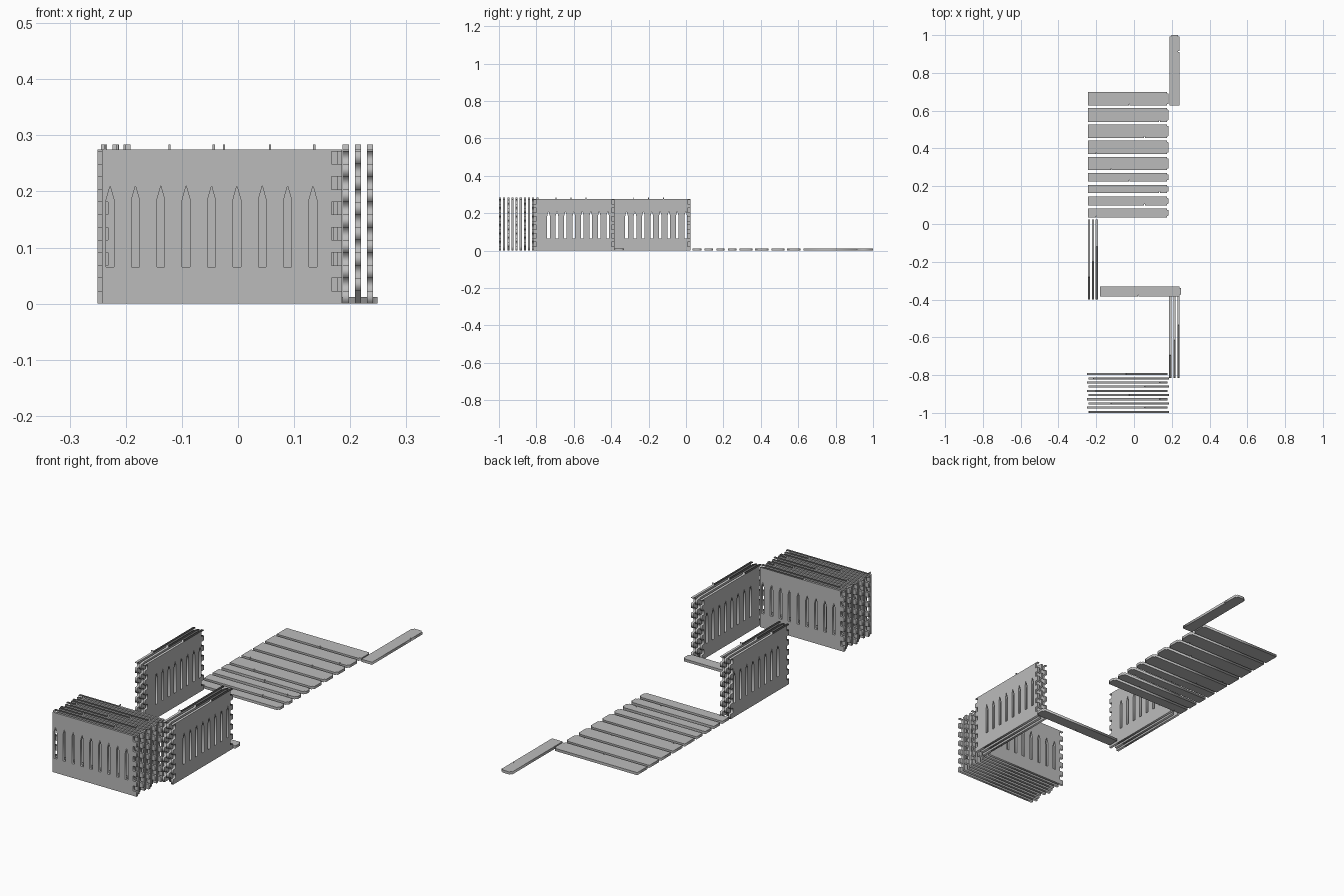
import bpy
from math import pi

cube = bpy.data.objects.get("Cube")
if cube:
    bpy.data.objects.remove(cube, do_unlink=True)

grey = bpy.data.materials.new("plain grey")
grey.use_nodes = True
colour = (0.5, 0.5, 0.5, 1)
grey.diffuse_color = colour
grey.node_tree.nodes["Principled BSDF"].inputs["Base Color"].default_value = colour

THICK = 0.011
HEIGHT = 0.275
PITCH = 0.0452


def sheet(name, loops, thick, location, rotation=(0, 0, 0)):
    """Cut a flat sheet from an outline and its holes."""
    curve = bpy.data.curves.new(name, "CURVE")
    curve.dimensions = "2D"
    curve.fill_mode = "BOTH"
    curve.extrude = thick / 2
    for loop in loops:
        spline = curve.splines.new("POLY")
        spline.points.add(len(loop) - 1)
        for point, (u, v) in zip(spline.points, loop):
            point.co = (u, v, 0, 1)
        spline.use_cyclic_u = True
    source = bpy.data.objects.new(name + "_outline", curve)
    bpy.context.collection.objects.link(source)
    graph = bpy.context.evaluated_depsgraph_get()
    mesh = bpy.data.meshes.new_from_object(source.evaluated_get(graph))
    bpy.data.objects.remove(source, do_unlink=True)
    mesh.name = name
    mesh.materials.clear()
    mesh.materials.append(grey)
    obj = bpy.data.objects.new(name, mesh)
    obj.location = location
    obj.rotation_euler = rotation
    bpy.context.collection.objects.link(obj)
    return obj


def finger_edge(outer, inner, phase):
    """Finger joint running from the bottom of a panel to its top."""
    now, other = (inner, outer) if phase else (outer, inner)
    points = [(now, 0)]
    for k in range(12):
        z = 0.023 + k * PITCH / 2
        points += [(now, z), (other, z)]
        now, other = other, now
    return points + [(now, HEIGHT)]


def window(u):
    """Lancet window."""
    w = 0.007
    return [(u - w, 0.065), (u + w, 0.065), (u + w, 0.185),
            (u, 0.21), (u - w, 0.185)]


def wall(name, left, right, windows, peg, location, rotation):
    """Upright wall panel with jointed ends, windows and a top peg."""
    top = [(peg + 0.002, HEIGHT), (peg + 0.002, HEIGHT + 0.009),
           (peg - 0.002, HEIGHT + 0.009), (peg - 0.002, HEIGHT)]
    outline = finger_edge(*right) + top + finger_edge(*left)[::-1]
    holes = [window(u) for u in windows]
    return sheet(name, [outline] + holes, THICK, location, rotation)


# Front stack of walls, every second one turned end for end
pegs = [-0.237, 0.057, -0.122, 0.136, -0.025, -0.202, 0.057, 0.136, -0.215, -0.043]
for i in range(10):
    phase = (i // 2) % 2
    left, right = (-0.242, -0.242, 0), (0.185, 0.167, phase)
    centres = [-0.228 + k * PITCH for k in range(9)]
    if i % 2:
        left, right = (-0.25, -0.232, phase), (0.177, 0.177, 0)
        centres = [-0.065 - u for u in centres]
    wall(f"front_wall_{i + 1}", left, right, centres, pegs[i],
         (0, -0.9945 + i * 0.0222, 0), (pi / 2, 0, 0))

# Two groups of side walls
groups = [("right_side_wall", (0.192, 0.214, 0.2355), -0.815, -0.382, -0.735),
          ("left_side_wall", (-0.239, -0.218, -0.197), -0.4, 0.025, -0.318)]
for name, places, start, end, first in groups:
    for i, x in enumerate(places):
        wall(f"{name}_{i + 1}",
             (start, start + 0.016, i % 2), (end, end - 0.016, i % 2),
             [first + k * PITCH for k in range(8)],
             start + 0.12 + 0.08 * i, (x, 0, 0), (pi / 2, 0, pi / 2))


def plank(name, length, width, centre, notch=0.0, turn=0):
    """Flat plank with a narrow tongue at one end and a small edge notch."""
    a, b = length / 2, width / 2
    t = b - 0.008
    outline = [(-a, -b), (notch - 0.002, -b), (notch - 0.002, 0.008 - b),
               (notch + 0.002, 0.008 - b), (notch + 0.002, -b),
               (a - 0.008, -b), (a - 0.008, -t), (a - 0.002, -t),
               (a, 0.003 - t), (a, t - 0.003), (a - 0.002, t),
               (a - 0.008, t), (a - 0.008, b), (-a, b)]
    return sheet(name, [outline], 0.012, (*centre, 0.006), (0, 0, turn))


# Row of floor planks
rows = [(0.035, 0.083), (0.098, 0.145), (0.163, 0.207), (0.225, 0.27),
        (0.285, 0.356), (0.37, 0.441), (0.456, 0.527), (0.541, 0.613),
        (0.627, 0.7)]
notches = [-0.17, 0.085, 0.165, 0.005, -0.09]
for i, (near, far) in enumerate(rows):
    plank(f"floor_plank_{i + 1}", 0.425, far - near,
          (-0.03, (near + far) / 2), notches[i % 5])

# Loose planks between the walls and behind the row
plank("cross_plank", 0.428, 0.052, (0.035, -0.357), -0.012)
plank("end_plank", 0.373, 0.054, (0.215, 0.8135), 0.1, pi / 2)
